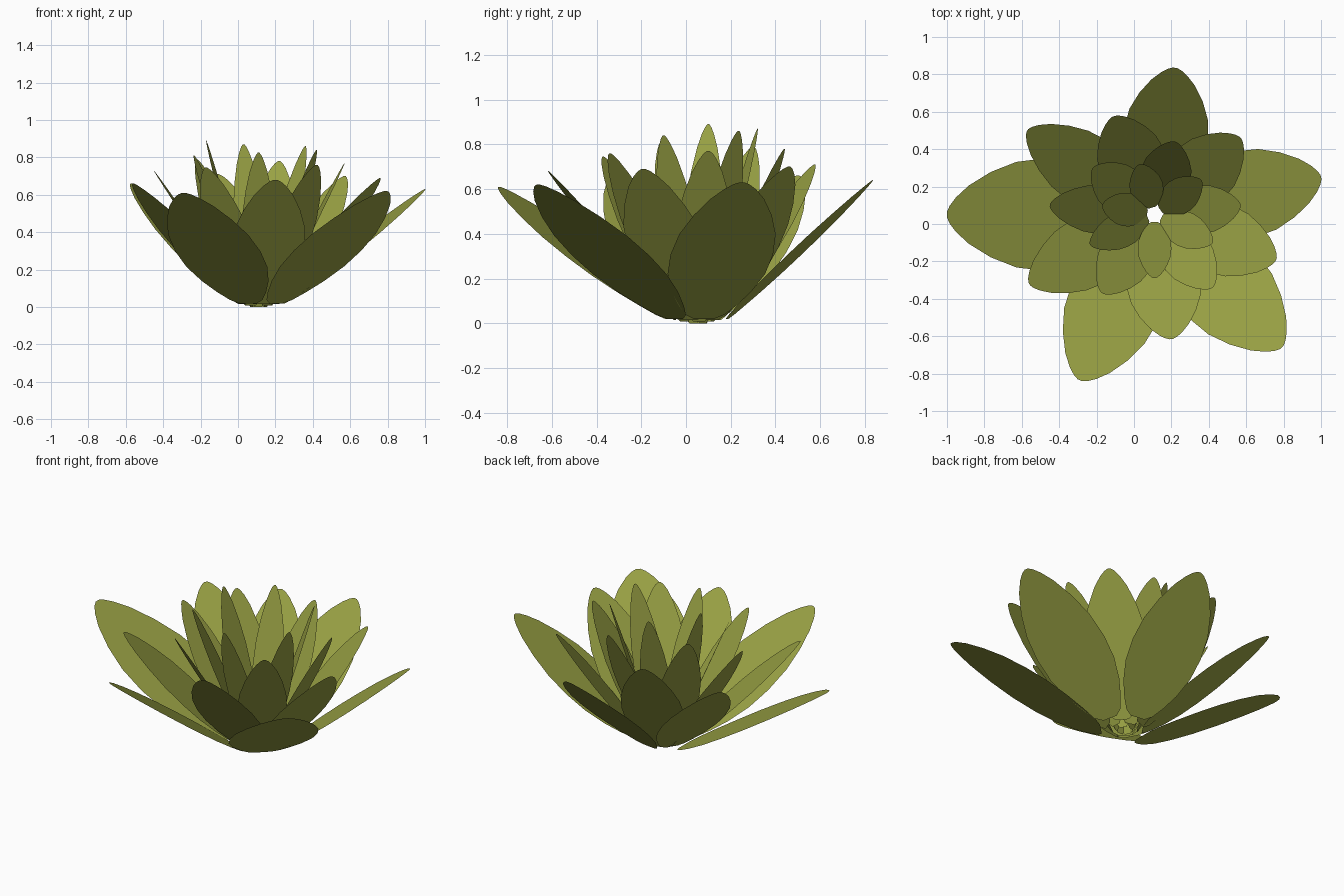
import bpy
from mathutils import Vector

if "Cube" in bpy.data.objects:
    bpy.data.objects.remove(bpy.data.objects["Cube"])

olive = bpy.data.materials.new("olive_green")
olive.diffuse_color = (0.32, 0.36, 0.058, 1)
olive.use_nodes = True
olive.node_tree.nodes["Principled BSDF"].inputs["Base Color"].default_value = olive.diffuse_color

CENTRE = Vector((0.11, 0.05, 0))

# Half outline of a petal: (fraction of length, fraction of half width)
OUTLINE = [(0, .2), (.03, .38), (.1, .57), (.2, .78), (.33, .95), (.47, 1),
           (.62, .94), (.76, .76), (.88, .52), (.95, .31), (.985, .16), (1, .05)]

# Rings: name, base radius, base height, petals as (tip x, tip y, tip z, width)
RINGS = [
    ("outer_petal", .135, .02, [(1, .25, .63, .47), (.22, .835, .64, .45),
                               (-1, .05, .60, .60), (-.29, -.835, .61, .50),
                               (.79, -.66, .62, .50)]),
    ("middle_petal", .10, .015, [(.76, -.19, .69, .38), (.2, -.615, .68, .40),
                                (-.56, -.32, .66, .38), (-.57, .50, .66, .38),
                                (-.11, .575, .71, .36), (.57, .46, .70, .36)]),
    ("third_petal", .07, .008, [(.57, .10, .77, .26), (.42, -.34, .76, .28),
                               (-.17, -.37, .745, .29), (-.45, .10, .73, .26),
                               (-.22, .30, .79, .26), (.22, .44, .78, .27)]),
    ("inner_petal", .04, 0, [(.36, .235, .86, .19), (.42, -.10, .84, .19),
                             (.11, -.29, .825, .18), (-.235, -.11, .81, .19),
                             (-.17, .10, .89, .18), (.03, .32, .87, .18)]),
]


def petal(name, tip, width, radius, base_z):
    # Flat blade leaning outward from the flower centre
    out = Vector((tip.x - CENTRE.x, tip.y - CENTRE.y, 0)).normalized()
    side = Vector((-out.y, out.x, 0))
    base = CENTRE + out * radius + Vector((0, 0, base_z))
    left = [base.lerp(tip, t) + side * w * width / 2 for t, w in OUTLINE]
    right = [base.lerp(tip, t) - side * w * width / 2 for t, w in OUTLINE]
    n = len(OUTLINE)
    faces = [(i, n + i, n + i + 1, i + 1) for i in range(n - 1)]
    mesh = bpy.data.meshes.new(name)
    mesh.from_pydata(left + right, [], faces)
    mesh.materials.append(olive)
    bpy.context.collection.objects.link(bpy.data.objects.new(name, mesh))


for name, radius, base_z, petals in RINGS:
    for i, (x, y, z, width) in enumerate(petals, 1):
        petal(f"{name}_{i}", Vector((x, y, z)), width, radius, base_z)
